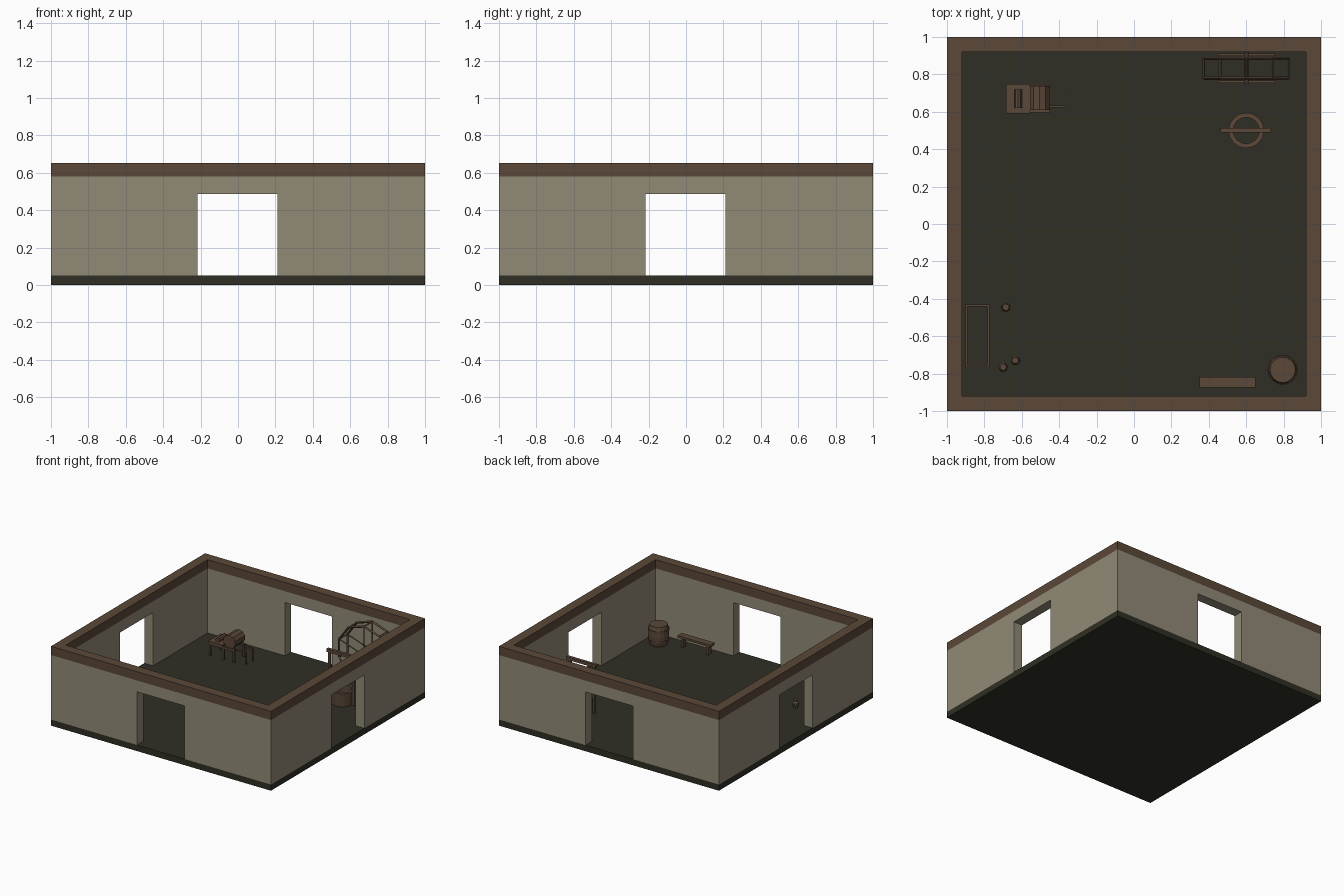
import bpy, bmesh, math
from mathutils import Vector

if "Cube" in bpy.data.objects:
    bpy.data.objects.remove(bpy.data.objects["Cube"])


def material(name, col):
    m = bpy.data.materials.new(name)
    m.diffuse_color = (*col, 1)
    m.use_nodes = True
    m.node_tree.nodes["Principled BSDF"].inputs["Base Color"].default_value = m.diffuse_color
    return m


PLASTER = material("plaster", (0.285, 0.255, 0.183))
WOOD = material("brown_wood", (0.105, 0.065, 0.040))
EARTH = material("dark_floor", (0.028, 0.028, 0.018))


def finish(name, bm, mat):
    bmesh.ops.recalc_face_normals(bm, faces=bm.faces)
    me = bpy.data.meshes.new(name)
    bm.to_mesh(me)
    bm.free()
    me.materials.append(mat)
    ob = bpy.data.objects.new(name, me)
    bpy.context.collection.objects.link(ob)
    return ob


def box(name, x0, x1, y0, y1, z0, z1, mat=WOOD):
    bm = bmesh.new()
    bmesh.ops.create_cube(bm, size=1)
    for v in bm.verts:
        v.co = ((x0 + x1) / 2 + v.co.x * (x1 - x0), (y0 + y1) / 2 + v.co.y * (y1 - y0),
                (z0 + z1) / 2 + v.co.z * (z1 - z0))
    return finish(name, bm, mat)


def lathe(name, x, y, profile, n=14, mat=WOOD, closed=False):
    """Revolve (radius, height) points about a vertical axis."""
    bm = bmesh.new()
    rings = [[bm.verts.new((x + r * math.cos(2 * math.pi * i / n), y + r * math.sin(2 * math.pi * i / n), z))
              for i in range(n)] for r, z in profile]
    pairs = list(zip(rings, rings[1:])) + ([(rings[-1], rings[0])] if closed else [])
    for a, b in pairs:
        for i in range(n):
            j = (i + 1) % n
            bm.faces.new((a[i], a[j], b[j], b[i]))
    if not closed:
        bm.faces.new(rings[0])
        bm.faces.new(rings[-1])
    return finish(name, bm, mat)


def rod(name, a, b, r, n=4):
    """Straight bar between two points."""
    a, b = Vector(a), Vector(b)
    bm = bmesh.new()
    bmesh.ops.create_cone(bm, cap_ends=True, segments=n, radius1=r, radius2=r, depth=(b - a).length)
    q = (b - a).to_track_quat('Z', 'Y')
    for v in bm.verts:
        v.co = q @ v.co + (a + b) / 2
    return finish(name, bm, WOOD)


# Floor slab
box("floor", -1, 1, -1, 1, 0, 0.05, EARTH)

# Walls with a doorway on every side, and the wooden top plate
T, D0, D1, DH = 0.92, -0.217, 0.212, 0.487
for side, (p, q) in {"front": (-1, -T), "back": (T, 1)}.items():
    box(side + "_wall_left", -1, D0, p, q, 0.05, 0.58, PLASTER)
    box(side + "_wall_right", D1, 1, p, q, 0.05, 0.58, PLASTER)
    box(side + "_lintel", D0, D1, p, q, DH, 0.58, PLASTER)
    box(side + "_top_plate", -1, 1, p, q, 0.58, 0.652)
for side, (p, q) in {"left": (-1, -T), "right": (T, 1)}.items():
    box(side + "_wall_front", p, q, -T, D0, 0.05, 0.58, PLASTER)
    box(side + "_wall_back", p, q, D1, T, 0.05, 0.58, PLASTER)
    box(side + "_lintel", p, q, D0, D1, DH, 0.58, PLASTER)
    box(side + "_top_plate", p, q, -T, T, 0.58, 0.652)

# Barrel with two hoops
lathe("barrel", 0.795, -0.78, [(0.066, 0.05), (0.077, 0.09), (0.079, 0.13), (0.077, 0.175), (0.068, 0.212)], 16)
for z in (0.085, 0.168):
    lathe("barrel_hoop", 0.795, -0.78, [(0.081, z), (0.081, z + 0.012)], 16)

# Bench
box("bench_seat", 0.35, 0.65, -0.873, -0.817, 0.122, 0.14)
for x in (0.375, 0.605):
    box("bench_leg", x, x + 0.02, -0.865, -0.825, 0.05, 0.122)

# Open rectangular vat
for x in (-0.9, -0.783):
    box("vat_side", x, x + 0.01, -0.765, -0.43, 0.05, 0.15)
for y in (-0.765, -0.44):
    box("vat_end", -0.89, -0.783, y, y + 0.01, 0.05, 0.15)

# Small pots
for x, y in ((-0.685, -0.445), (-0.70, -0.765), (-0.635, -0.73)):
    lathe("pot", x, y, [(0.016, 0.05), (0.025, 0.075), (0.024, 0.09), (0.014, 0.105), (0.018, 0.115)], 10)

# Round tub with posts and a cross beam
lathe("tub", 0.6, 0.5, [(0.088, 0.05), (0.095, 0.16), (0.07, 0.16), (0.07, 0.05)], 16, closed=True)
for x in (0.485, 0.705):
    box("tub_post", x - 0.01, x + 0.01, 0.49, 0.51, 0.05, 0.43)
box("tub_beam", 0.462, 0.732, 0.488, 0.513, 0.43, 0.455)

# Large ten-sided reel on a stand
cx, cz, R, N = 0.6, 0.325, 0.238, 10
pts = [(cx + R * math.sin(2 * math.pi * i / N), cz + R * math.cos(2 * math.pi * i / N)) for i in range(N)]
for y in (0.78, 0.885):
    for i in range(N):
        (xa, za), (xb, zb) = pts[i], pts[(i + 1) % N]
        rod("reel_rim", (xa, y, za), (xb, y, zb), 0.009)
        if i % 2 == 0:
            rod("reel_spoke", (cx, y, cz), (xa, y, za), 0.006)
for x, z in pts:
    rod("reel_bar", (x, 0.78, z), (x, 0.885, z), 0.007)
rod("reel_axle", (cx, 0.75, cz), (cx, 0.918, cz), 0.013, 8)
for y in (0.76, 0.905):
    box("reel_foot", 0.45, 0.755, y - 0.006, y + 0.006, 0.05, 0.065)
    box("reel_post", 0.59, 0.61, y - 0.006, y + 0.006, 0.065, 0.335)

# Work table with drum and long handles
box("table_top", -0.685, -0.555, 0.592, 0.748, 0.155, 0.172)
for y in (0.605, 0.735):
    box("table_rail", -0.685, -0.45, y - 0.008, y + 0.008, 0.14, 0.158)
    for x in (-0.675, -0.555, -0.46):
        box("table_leg", x - 0.007, x + 0.007, y - 0.007, y + 0.007, 0.05, 0.145)
rod("drum", (-0.505, 0.61, 0.205), (-0.505, 0.738, 0.205), 0.055, 10)
rod("small_roller", (-0.62, 0.62, 0.185), (-0.62, 0.72, 0.185), 0.02, 8)
for y in (0.628, 0.712):
    box("handle", -0.46, -0.36, y - 0.005, y + 0.005, 0.14, 0.152)
    box("handle_leg", -0.37, -0.36, y - 0.005, y + 0.005, 0.05, 0.14)
